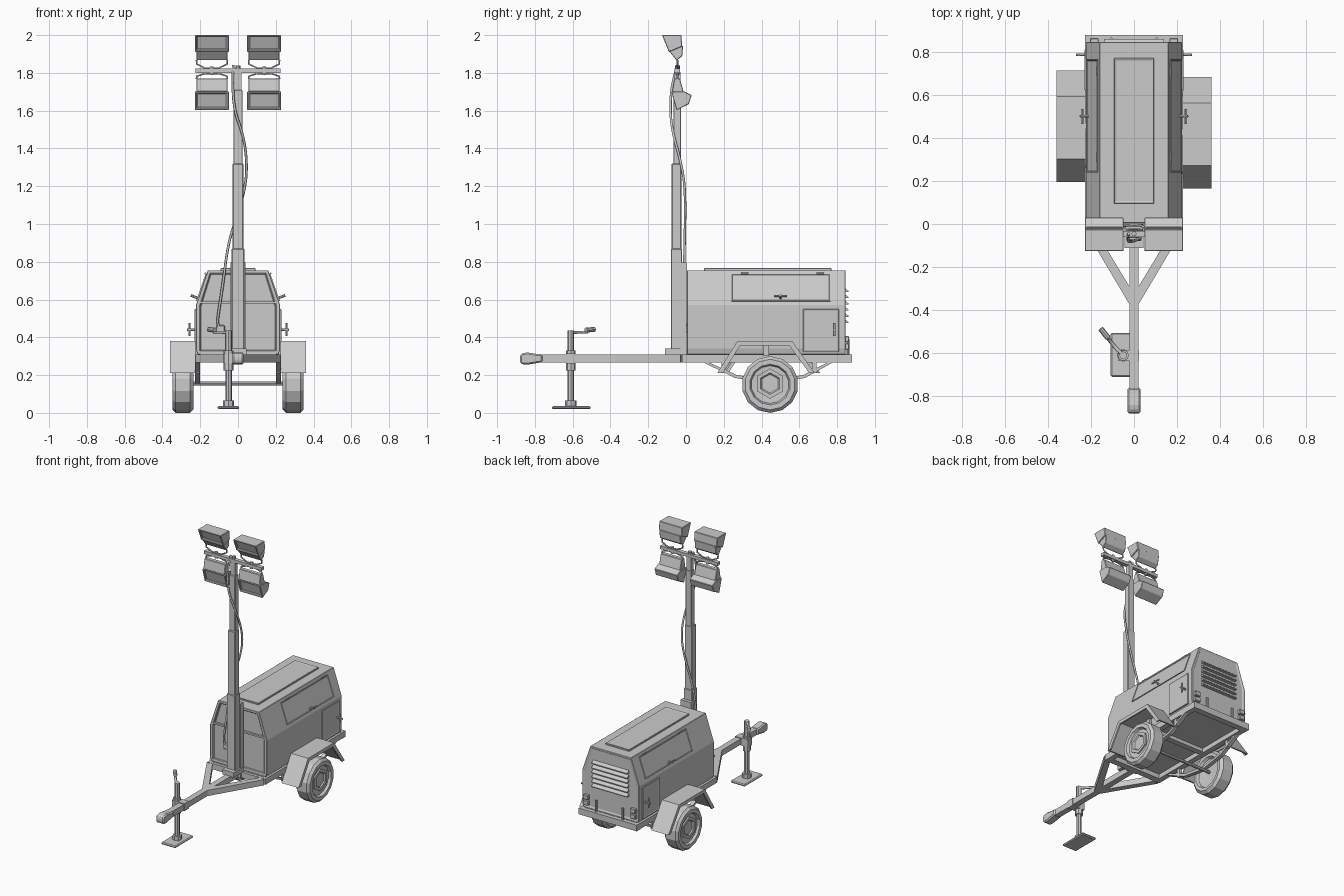
import bpy, bmesh, math
from mathutils import Vector

if "Cube" in bpy.data.objects:
    bpy.data.objects.remove(bpy.data.objects["Cube"])

# ---------- helpers ----------
def finish(name, bm, bevel=0):
    bmesh.ops.recalc_face_normals(bm, faces=bm.faces[:])
    me = bpy.data.meshes.new(name)
    bm.to_mesh(me)
    bm.free()
    ob = bpy.data.objects.new(name, me)
    bpy.context.collection.objects.link(ob)
    if bevel:
        m = ob.modifiers.new("bevel", 'BEVEL')
        m.width, m.segments, m.limit_method = bevel, 1, 'ANGLE'
    return ob

def prism(name, pts, axis, a, b, bevel=0, recess=()):
    """Extrude a 2D outline along an axis; recess = (direction, margin, depth) entries."""
    place = {'x': lambda p, t: (t, p[0], p[1]),
             'y': lambda p, t: (p[0], t, p[1]),
             'z': lambda p, t: (p[0], p[1], t)}[axis]
    bm = bmesh.new()
    A = [bm.verts.new(place(p, a)) for p in pts]
    B = [bm.verts.new(place(p, b)) for p in pts]
    bm.faces.new(A)
    bm.faces.new(B[::-1])
    n = len(pts)
    for i in range(n):
        bm.faces.new((A[i], B[i], B[(i + 1) % n], A[(i + 1) % n]))
    bmesh.ops.recalc_face_normals(bm, faces=bm.faces[:])
    for d, margin, depth in recess:
        bm.normal_update()
        f = max(bm.faces, key=lambda f: f.normal.dot(Vector(d).normalized()))
        bmesh.ops.inset_region(bm, faces=[f], thickness=margin)
        bmesh.ops.inset_region(bm, faces=[f], thickness=0.004, depth=-depth)
    return finish(name, bm, bevel)

def box(name, x0, x1, y0, y1, z0, z1, bevel=0, recess=()):
    return prism(name, [(x0, y0), (x1, y0), (x1, y1), (x0, y1)], 'z', z0, z1, bevel, recess)

def rod(name, p, q, r, n=8, r2=None):
    p, q = Vector(p), Vector(q)
    bm = bmesh.new()
    bmesh.ops.create_cone(bm, cap_ends=True, segments=n, radius1=r, radius2=r2 or r, depth=(q - p).length)
    rot = (q - p).to_track_quat('Z', 'Y').to_matrix()
    for v in bm.verts:
        v.co = rot @ v.co + (p + q) / 2
    return finish(name, bm)

def tube(name, pts, r, kind='POLY'):
    cu = bpy.data.curves.new(name, 'CURVE')
    cu.dimensions, cu.bevel_depth, cu.bevel_resolution = '3D', r, 1
    cu.resolution_u, cu.use_fill_caps = 5, True
    sp = cu.splines.new(kind)
    sp.points.add(len(pts) - 1)
    for pt, c in zip(sp.points, pts):
        pt.co = (*c, 1)
    if kind == 'NURBS':
        sp.use_endpoint_u, sp.order_u = True, 3
    ob = bpy.data.objects.new(name, cu)
    bpy.context.collection.objects.link(ob)

def lathe_x(name, prof, cy, cz, n):
    """Revolve (radius, x) points around the x direction."""
    bm = bmesh.new()
    rings = [[bm.verts.new((x, cy + r * math.sin(2 * math.pi * i / n), cz - r * math.cos(2 * math.pi * i / n)))
              for i in range(n)] for r, x in prof]
    for R, S in zip(rings, rings[1:]):
        for i in range(n):
            bm.faces.new((R[i], R[(i + 1) % n], S[(i + 1) % n], S[i]))
    bm.faces.new(rings[0])
    bm.faces.new(rings[-1])
    return finish(name, bm)

# ---------- generator cabinet ----------
prism("cabinet", [(-.215, .31), (.215, .31), (.223, .34), (.223, .57), (.16, .755), (-.16, .755), (-.223, .57), (-.223, .34)],
      'y', 0.005, 0.845, 0.008, [((0, -1, 0), .022, .012), ((0, 1, 0), .015, .004)])
box("front_rail", -.205, .205, .003, .02, .578, .59)
box("roof_panel", -.093, .093, .095, .77, .75, .766, .003, [((0, 0, 1), .008, .004)])
for i in range(6):
    z = .475 + i * .033
    prism("rear_louver", [(.835, z), (.86, z), (.86, z + .006), (.835, z + .026)], 'x', -.14, .14)
for s in (-1, 1):
    prism("upper_hatch", [(s * .21, .59), (s * .16, .735), (s * .171, .737), (s * .222, .592)],
          'y', .24, .765, 0, [((s * .94, 0, .33), .006, .003)])
    for y in (.31, .71):
        rod("hatch_hinge", (s * .172, y - .02, .738), (s * .172, y + .02, .738), .005, 6)
    rod("hatch_latch_stem", (s * .205, .5, .605), (s * .25, .5, .622), .007, 6)
    rod("hatch_latch_grip", (s * .24, .465, .619), (s * .24, .535, .619), .006, 6)
    box("service_door", *sorted((s * .21, s * .229)), .62, .81, .325, .55, .002, [((s, 0, 0), .006, .003)])
    rod("door_latch_stem", (s * .22, .785, .44), (s * .27, .785, .44), .007, 6)
    rod("door_latch_grip", (s * .257, .785, .408), (s * .257, .785, .475), .006, 6)
    for z in (.335, .375):
        box("tail_light", s * .185 - .02, s * .185 + .02, .84, .863, z, z + .032, .003)
    rod("rear_post", (s * .105, .858, .3), (s * .105, .858, .39), .008, 8)

# ---------- chassis ----------
for s in (-1, 1):
    box("side_rail", *sorted((s * .19, s * .228)), -.02, .875, .268, .309)
    prism("drawbar_brace", [(0, -.375), (s * .02, -.375), (s * .225, -.03), (s * .185, -.02), (0, -.325)], 'z', .268, .309)
    prism("leaf_spring", [(.09, .268), (.12, .268), (.27, .2), (.445, .175), (.62, .2), (.75, .268), (.78, .268),
                          (.63, .185), (.445, .155), (.26, .185)], 'x', s * .2, s * .228)
    for y in (.2, .68):
        box("spring_hanger", *sorted((s * .205, s * .223)), y - .012, y + .012, .21, .27)
box("rear_crossmember", -.228, .228, .835, .878, .266, .31)
box("front_crossmember", -.228, .228, -.02, .025, .268, .309)
box("middle_crossmember", -.2, .2, .42, .46, .275, .305)
box("floor_plate", -.2, .2, .0, .85, .3, .312)
box("drawbar", -.021, .021, -.8, .02, .268, .309)
prism("hitch_coupler", [(-.88, .27), (-.87, .258), (-.84, .255), (-.78, .265), (-.76, .268), (-.76, .31), (-.79, .312),
                        (-.84, .32), (-.87, .315), (-.88, .3)], 'x', -.03, .03, .008)
rod("axle", (-.26, .445, .155), (.26, .445, .155), .011, 8)

# ---------- wheels and fenders ----------
def arch(t, dy):
    return [(y + dy, z) for y, z in ((.165, .21), (.272, .38), (.562, .38), (.682, .21), (.682 - 1.2 * t, .21),
            (.562 - .6 * t, .38 - t), (.272 + .6 * t, .38 - t), (.165 + 1.2 * t, .21))]
for s in (-1, 1):
    prof = [(.03, .26), (.1, .255), (.11, .238), (.132, .236), (.15, .254), (.15, .33), (.134, .346),
            (.108, .346), (.1, .33), (.03, .326)]
    lathe_x("tyre", [(r, s * x) for r, x in prof], .445, .15, 14)
    hub = [(.08, .32), (.08, .338), (.058, .338), (.05, .33), (.01, .33)]
    lathe_x("wheel_hub", [(r, s * x) for r, x in hub], .445, .155, 6)
    dy = 0 if s > 0 else .03
    prism("fender", arch(.009, dy), 'x', s * .226, s * .358)
    prism("fender_lip", arch(.024, dy), 'x', s * .35, s * .36)
    box("fender_bracket", *sorted((s * .21, s * .24)), .41 + dy, .44 + dy, .3, .375)

# ---------- jack stand ----------
jx, jy = -.05, -.61
box("jack_foot", -.108, .006, -.71, -.505, .02, .036, .006)
rod("jack_foot_collar", (jx, jy, .03), (jx, jy, .065), .03, 8)
rod("jack_inner_tube", (jx, jy, .05), (jx, jy, .24), .017, 8)
rod("jack_outer_tube", (jx, jy, .225), (jx, jy, .33), .026, 8)
rod("jack_screw_tube", (jx, jy, .32), (jx, jy, .435), .018, 8)
box("jack_clamp", -.075, .024, -.635, -.585, .262, .315)
tube("jack_crank", [(jx, jy, .425), (-.085, -.575, .427), (-.125, -.525, .425), (-.125, -.525, .44)], .009)
rod("jack_crank_grip", (-.12, -.53, .438), (-.155, -.485, .442), .013, 8)

# ---------- telescopic mast ----------
box("mast_foot", -.045, .045, -.112, .0, .305, .34)
box("mast_support", -.04, .04, -.03, .003, .27, .795)
box("mast_lower", -.034, .034, -.08, -.02, .3, .87, .004)
box("mast_middle", -.029, .029, -.076, -.024, .86, 1.32, .004)
box("mast_upper", -.023, .023, -.066, -.026, 1.31, 1.71, .003)
box("mast_head", -.018, .018, -.06, -.03, 1.7, 1.805)
rod("mast_pin", (0, -.045, 1.79), (0, -.045, 1.84), .012, 8)
box("lamp_crossbar", -.226, .226, -.06, -.032, 1.8, 1.822)

# ---------- floodlights ----------
upper = ([(-.127, 2.0), (-.09, 1.91), (-.02, 1.94), (-.025, 2.0)],
         [(-.092, 1.918), (-.05, 1.866), (-.02, 1.888), (-.015, 1.945)], 1.868)
lower = ([(-.078, 1.7), (-.05, 1.602), (.015, 1.635), (.03, 1.682), (-.01, 1.702)],
         [(-.074, 1.7), (-.062, 1.77), (-.032, 1.77), (-.01, 1.69)], 1.768)
for s in (-1, 1):
    cx = s * .138
    for case, back, zb in (upper, lower):
        prism("floodlight_case", case, 'x', cx - .09, cx + .09, .003, [((0, -1, -.35), .012, .012)])
        prism("floodlight_back", back, 'x', cx - .083, cx + .083, .003)
        zc = 1.811 + (.014 if zb > 1.811 else -.014)
        zm = (zb + zc) / 2
        tube("floodlight_bracket", [(cx - .082, -.045, zb), (cx - .08, -.045, zm), (cx - .035, -.045, zc),
                                    (cx + .035, -.045, zc), (cx + .08, -.045, zm), (cx + .082, -.045, zb)], .005)
    rod("bracket_bolt", (cx, -.045, 1.788), (cx, -.045, 1.834), .011, 6)

# ---------- power cable ----------
tube("power_cable", [(-.025, -.045, 1.84), (-.03, -.075, 1.75), (-.02, -.085, 1.6), (.025, -.07, 1.48), (.045, -.035, 1.36),
                     (.045, -.01, 1.24), (.02, -.004, 1.12), (-.02, -.005, 1.0), (-.055, -.008, .88), (-.08, -.01, .68),
                     (-.105, -.01, .52), (-.11, 0, .46), (-.085, .01, .44)], .007, 'NURBS')
box("cable_socket", -.115, -.07, -.003, .03, .425, .465, .004)
